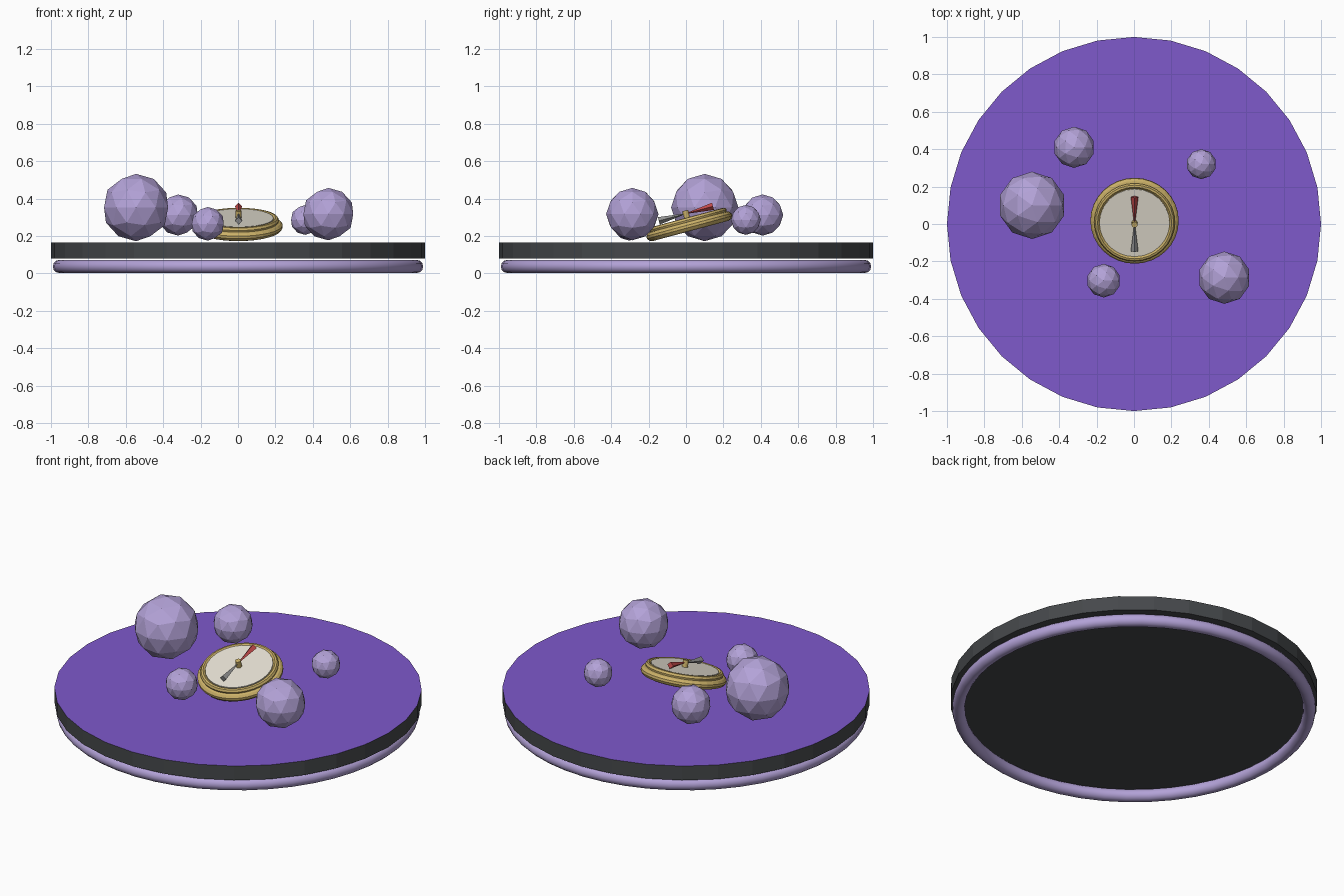
import bpy, bmesh, math
from mathutils import Matrix

if "Cube" in bpy.data.objects:
    bpy.data.objects.remove(bpy.data.objects["Cube"])


def mat(name, rgb):
    m = bpy.data.materials.new(name)
    m.diffuse_color = (*rgb, 1)
    m.use_nodes = True
    m.node_tree.nodes["Principled BSDF"].inputs["Base Color"].default_value = m.diffuse_color
    return m


PURPLE = mat("purple", (0.21, 0.10, 0.60))
DARK = mat("dark_grey", (0.06, 0.065, 0.07))
LAVENDER = mat("lavender", (0.45, 0.36, 0.68))
GOLD = mat("gold", (0.60, 0.44, 0.14))
CREAM = mat("cream", (0.80, 0.76, 0.66))
RED = mat("red", (0.55, 0.07, 0.07))
STEEL = mat("steel", (0.30, 0.30, 0.30))


def add(name, bm, material, matrix=Matrix()):
    bmesh.ops.recalc_face_normals(bm, faces=bm.faces)
    me = bpy.data.meshes.new(name)
    bm.to_mesh(me)
    bm.free()
    ob = bpy.data.objects.new(name, me)
    bpy.context.collection.objects.link(ob)
    me.materials.append(material)
    ob.matrix_world = matrix
    return ob


def lathe(name, profile, sides, material, matrix=Matrix(), closed=False):
    """Revolve (radius, height) points around z."""
    bm = bmesh.new()
    vs = [bm.verts.new((r, 0, z)) for r, z in profile]
    pairs = list(zip(vs, vs[1:])) + ([(vs[-1], vs[0])] if closed else [])
    es = [bm.edges.new(p) for p in pairs]
    bmesh.ops.spin(bm, geom=vs + es, cent=(0, 0, 0), axis=(0, 0, 1),
                   angle=math.tau, steps=sides, use_duplicate=False)
    bmesh.ops.remove_doubles(bm, verts=bm.verts, dist=1e-5)
    return add(name, bm, material, matrix)


def cone(name, r1, r2, depth, sides, material, matrix):
    bm = bmesh.new()
    bmesh.ops.create_cone(bm, cap_ends=True, segments=sides, radius1=r1,
                          radius2=r2, depth=depth)
    return add(name, bm, material, matrix)


# round base slab with purple top
base = cone("base_disc", 1, 1, 0.085, 32, DARK, Matrix.Translation((0, 0, 0.1225)))
base.data.materials.append(PURPLE)
for p in base.data.polygons:
    if p.normal.z > 0.9:
        p.material_index = 1

# glowing ring under the slab
ring = lathe("under_ring", [(0.955 + 0.035 * math.cos(a * math.tau / 12),
                             0.037 + 0.035 * math.sin(a * math.tau / 12))
                            for a in range(12)], 48, LAVENDER, closed=True)
for p in ring.data.polygons:
    p.use_smooth = True

# floating faceted orbs
for i, (x, y, z, r) in enumerate([(-0.545, 0.10, 0.352, 0.18), (-0.32, 0.41, 0.312, 0.11),
                                  (0.36, 0.32, 0.286, 0.08), (0.483, -0.287, 0.317, 0.14),
                                  (-0.162, -0.303, 0.265, 0.09)]):
    bm = bmesh.new()
    bmesh.ops.create_icosphere(bm, subdivisions=2, radius=r)
    add(f"orb_{i + 1}", bm, LAVENDER, Matrix.Translation((x, y, z)))

# tilted compass: case, dial, needle halves, pivot
tilt = Matrix.Translation((0.003, 0.0245, 0.227)) @ Matrix.Rotation(math.radians(15), 4, 'X')
lathe("compass_case", [(0, 0), (0.21, 0), (0.226, 0.006), (0.236, 0.02), (0.236, 0.034),
                       (0.225, 0.046), (0.213, 0.05), (0.216, 0.06), (0.209, 0.072),
                       (0.198, 0.074), (0.188, 0.066), (0, 0.06)], 32, GOLD, tilt)
cone("compass_dial", 0.187, 0.187, 0.02, 24, CREAM, tilt @ Matrix.Translation((0, 0, 0.062)))
for name, side, m in (("needle_north", 1, RED), ("needle_south", -1, STEEL)):
    cone(name, 0.02, 0.003, 0.14, 4, m,
         tilt @ Matrix.Translation((0, side * 0.08, 0.096))
         @ Matrix.Rotation(side * math.pi / 2, 4, 'X'))
cone("needle_pivot", 0.016, 0.016, 0.045, 12, GOLD, tilt @ Matrix.Translation((0, 0, 0.09)))
